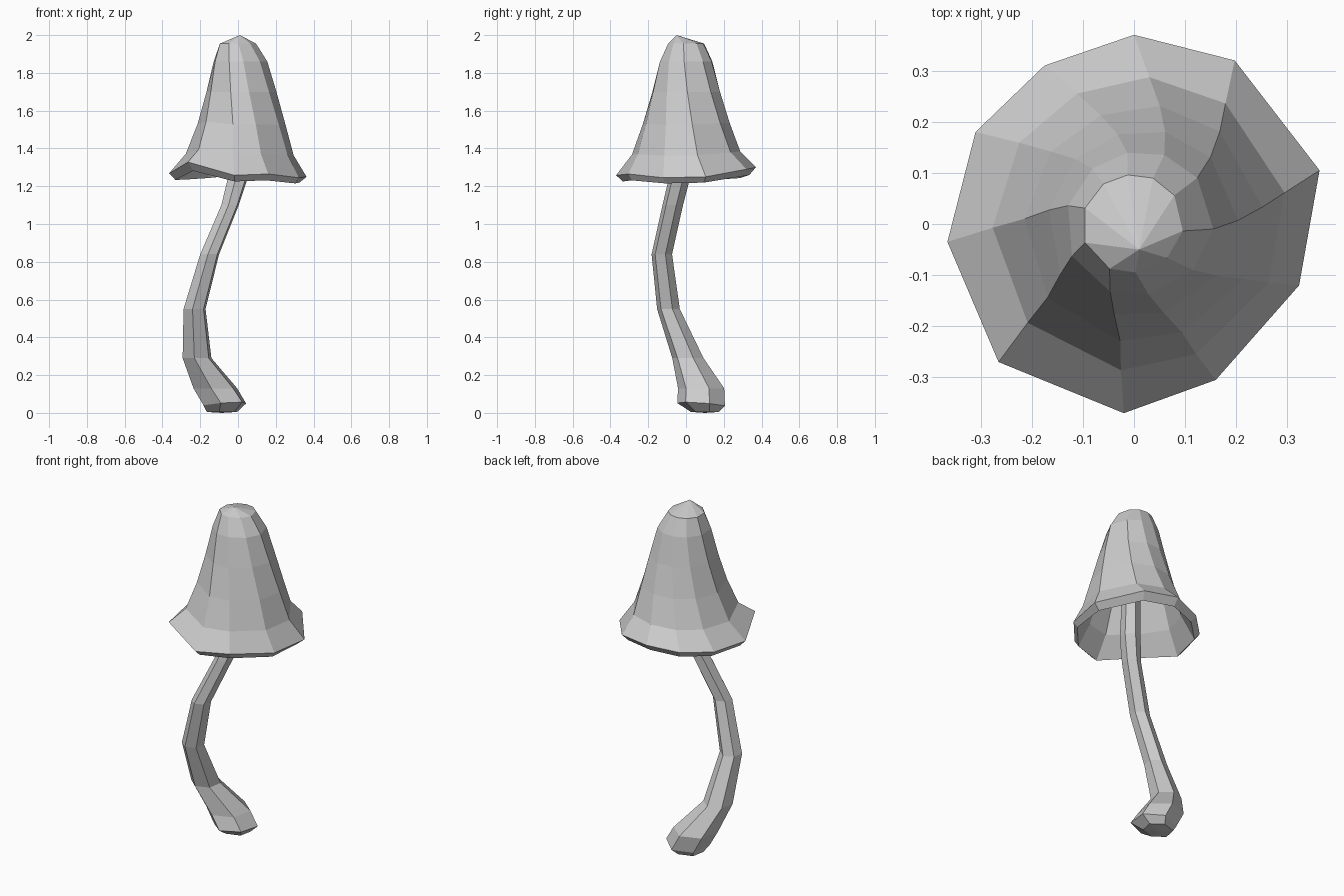
import bpy
import bmesh
from math import cos, sin, radians, tau
from mathutils import Vector, Matrix

default_cube = bpy.data.objects.get("Cube")
if default_cube:
    bpy.data.objects.remove(default_cube, do_unlink=True)


def make_material(name, colour):
    material = bpy.data.materials.new(name)
    material.use_nodes = True
    material.diffuse_color = colour
    material.node_tree.nodes["Principled BSDF"].inputs["Base Color"].default_value = colour
    return material


def add_loop(mesh, points):
    return [mesh.verts.new(point) for point in points]


def bridge(mesh, lower, upper):
    """Join two loops of equal length with quads."""
    count = len(lower)
    for i in range(count):
        j = (i + 1) % count
        mesh.faces.new((lower[i], lower[j], upper[j], upper[i]))


def close_with_point(mesh, loop, point):
    """Close a loop with a fan of triangles."""
    tip = mesh.verts.new(point)
    for i in range(len(loop)):
        mesh.faces.new((loop[i], loop[(i + 1) % len(loop)], tip))


def finish(mesh, name, material):
    bmesh.ops.recalc_face_normals(mesh, faces=mesh.faces[:])
    data = bpy.data.meshes.new(name)
    mesh.to_mesh(data)
    mesh.free()
    data.materials.append(material)
    part = bpy.data.objects.new(name, data)
    bpy.context.scene.collection.objects.link(part)
    return part


grey = make_material("plain grey", (0.6, 0.6, 0.6, 1.0))

# Wavy rim of the cap, counter-clockwise from the left side
rim = [Vector(p) for p in (
    (0.363, 0.105, 1.25), (0.197, 0.32, 1.29), (0, 0.37, 1.30),
    (-0.175, 0.31, 1.28), (-0.31, 0.18, 1.27), (-0.365, -0.035, 1.268),
    (-0.265, -0.27, 1.328), (-0.02, -0.37, 1.258), (0.16, -0.305, 1.265),
    (0.323, -0.12, 1.245))]


def cap_loop(radius, height, twist, shift=0.0, wave=0.0):
    """Loop following the rim, turned and shrunk; wave keeps some of its ripple."""
    turn = Matrix.Rotation(radians(twist), 3, "Z")
    points = []
    for corner in rim:
        flat = turn @ Vector((corner.x, corner.y, 0))
        flat = flat.normalized() * (radius * (0.5 + 0.5 * flat.length / 0.36))
        points.append((flat.x + shift, flat.y, height + wave * (corner.z - 1.27)))
    return points


# Cap: outer bell, lip and hollow inside
cap = bmesh.new()
rim_loop = add_loop(cap, rim)
loop = rim_loop
for radius, height, twist, shift, wave in (
        (0.284, 1.372, -4, 0.01, 0.4), (0.23, 1.53, -8, 0.018, 0.2),
        (0.183, 1.70, -14, 0.016, 0), (0.142, 1.86, -20, 0.01, 0),
        (0.097, 1.955, -24, -0.003, 0)):
    upper = add_loop(cap, cap_loop(radius, height, twist, shift, wave))
    bridge(cap, loop, upper)
    loop = upper
close_with_point(cap, loop, (0.01, -0.05, 2.0))

loop = rim_loop
for radius, height, twist, shift, wave in (
        (0.33, 1.235, 0, 0, 0.8), (0.262, 1.36, -4, 0.01, 0.4),
        (0.208, 1.53, -8, 0.018, 0), (0.162, 1.70, -14, 0.016, 0),
        (0.118, 1.85, -20, 0.01, 0)):
    inner = add_loop(cap, cap_loop(radius, height, twist, shift, wave))
    bridge(cap, loop, inner)
    loop = inner
close_with_point(cap, loop, (0, -0.02, 1.94))
finish(cap, "mushroom_cap", grey)

# Stem: bent six-sided tube with a bulbous foot; x, y, z, half width, half depth
stem_path = (
    (-0.085, 0.10, 0.005, 0.085, 0.075), (-0.07, 0.08, 0.045, 0.12, 0.128),
    (-0.12, 0.08, 0.13, 0.123, 0.124), (-0.217, 0.01, 0.29, 0.081, 0.084),
    (-0.23, -0.093, 0.55, 0.062, 0.061), (-0.15, -0.128, 0.84, 0.053, 0.055),
    (-0.042, -0.07, 1.10, 0.049, 0.055), (-0.005, -0.038, 1.23, 0.055, 0.057),
    (0.02, 0, 1.45, 0.05, 0.05), (0.01, 0, 1.75, 0.05, 0.05))

SIDES = 6
stem = bmesh.new()
loops = []
for x, y, z, wide, deep in stem_path:
    points = []
    for i in range(SIDES):
        angle = tau * i / SIDES + radians(20)
        points.append((x + wide * cos(angle), y + deep * sin(angle), z))
    loops.append(add_loop(stem, points))
# The foot tilts up slightly towards the front left
for vert in loops[1]:
    vert.co.z += 0.07 * (vert.co.x + 0.07) - 0.07 * (vert.co.y - 0.08)
for lower, upper in zip(loops, loops[1:]):
    bridge(stem, lower, upper)
close_with_point(stem, loops[0], (-0.085, 0.10, 0))
stem.faces.new(loops[-1])
finish(stem, "mushroom_stem", grey)
